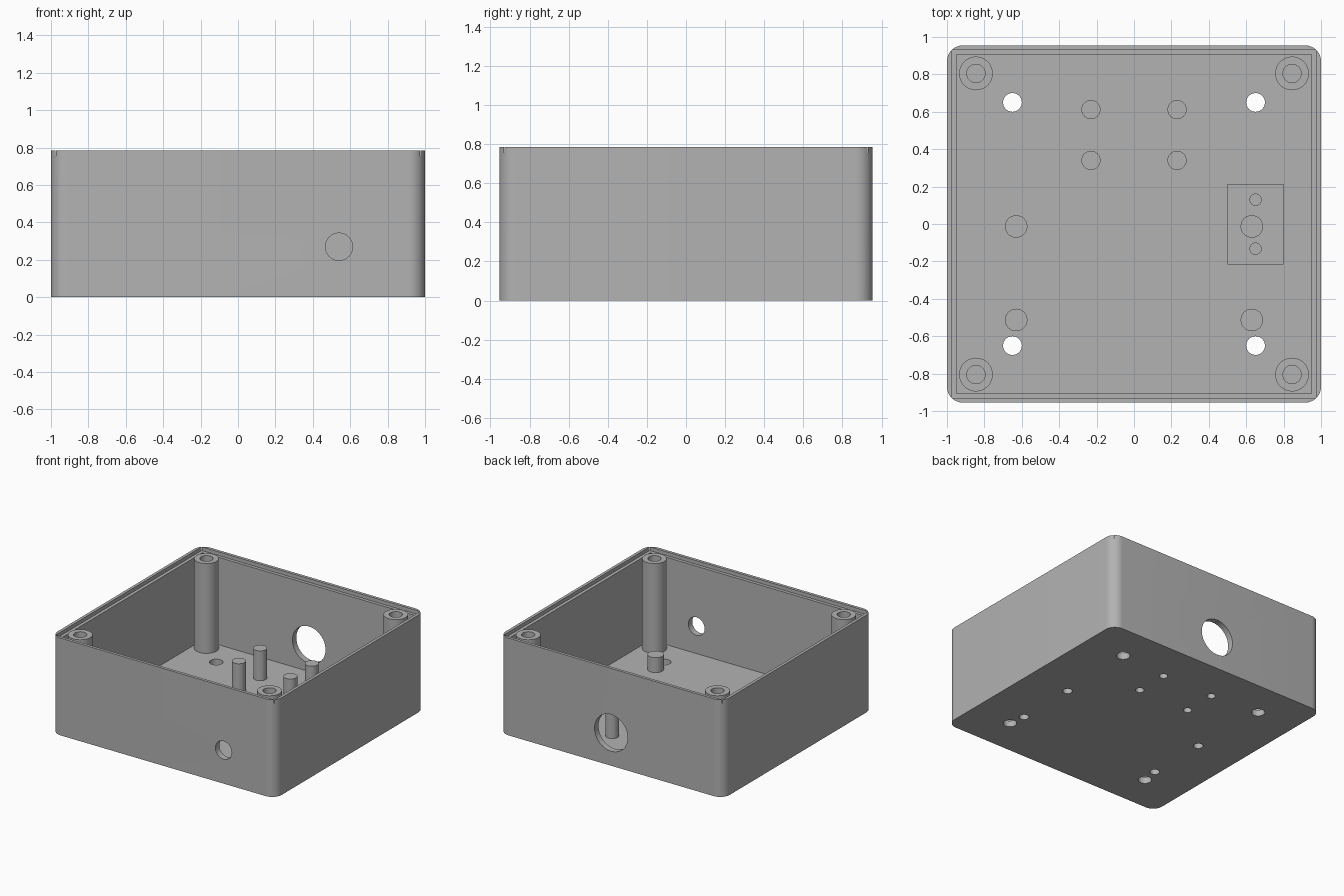
import bpy, bmesh, math
from mathutils import Matrix, Vector

if "Cube" in bpy.data.objects:
    bpy.data.objects.remove(bpy.data.objects["Cube"])

HX, HY, H = 1.0, 0.955, 0.785      # outer half sizes and height
FLOOR, LEDGE = 0.05, 0.755         # floor top and lid rebate level

grey = bpy.data.materials.new("plain_grey")
grey.diffuse_color = (0.45, 0.45, 0.45, 1)
grey.use_nodes = True
grey.node_tree.nodes["Principled BSDF"].inputs["Base Color"].default_value = grey.diffuse_color


def add(name, bm):
    bmesh.ops.recalc_face_normals(bm, faces=bm.faces)
    me = bpy.data.meshes.new(name)
    bm.to_mesh(me)
    bm.free()
    me.materials.append(grey)
    ob = bpy.data.objects.new(name, me)
    bpy.context.collection.objects.link(ob)
    return ob


def box(name, x0, x1, y0, y1, z0, z1):
    bm = bmesh.new()
    size = Matrix.Diagonal((x1 - x0, y1 - y0, z1 - z0, 1))
    mid = Matrix.Translation(((x0 + x1) / 2, (y0 + y1) / 2, (z0 + z1) / 2))
    bmesh.ops.create_cube(bm, size=1, matrix=mid @ size)
    return add(name, bm)


def rod(name, centre, r, length, along_y=False):
    bm = bmesh.new()
    m = Matrix.Translation(centre)
    if along_y:
        m = m @ Matrix.Rotation(math.pi / 2, 4, 'X')
    bmesh.ops.create_cone(bm, cap_ends=True, segments=48, radius1=r, radius2=r,
                          depth=length, matrix=m)
    return add(name, bm)


def lathe(name, x, y, profile):
    bm = bmesh.new()
    vs = [bm.verts.new((r, 0, z)) for r, z in profile]
    edges = [bm.edges.new(p) for p in zip(vs, vs[1:])]
    bmesh.ops.spin(bm, geom=vs + edges, cent=(0, 0, 0), axis=(0, 0, 1),
                   angle=2 * math.pi, steps=48)
    bmesh.ops.remove_doubles(bm, verts=bm.verts, dist=1e-5)
    bmesh.ops.translate(bm, verts=bm.verts, vec=Vector((x, y, 0)))
    return smooth(add(name, bm))


def smooth(ob):
    bpy.ops.object.select_all(action='DESELECT')
    bpy.context.view_layer.objects.active = ob
    ob.select_set(True)
    bpy.ops.object.shade_smooth_by_angle(angle=math.radians(30))
    return ob


def cut(ob, cutters):
    bpy.context.view_layer.objects.active = ob
    for c in cutters:
        mod = ob.modifiers.new("cut", 'BOOLEAN')
        mod.operation, mod.solver, mod.object = 'DIFFERENCE', 'EXACT', c
        bpy.ops.object.modifier_apply(modifier=mod.name)
        bpy.data.objects.remove(c)
    smooth(ob)


# Outer block with rounded upright corners
R = 0.085
bm = bmesh.new()
ring = []
for k, (sx, sy) in enumerate([(1, 1), (-1, 1), (-1, -1), (1, -1)]):
    for i in range(13):
        a = math.pi / 2 * (k + i / 12)
        ring.append(bm.verts.new((sx * (HX - R) + R * math.cos(a),
                                  sy * (HY - R) + R * math.sin(a), 0)))
base = bm.faces.new(ring)
top = bmesh.ops.extrude_face_region(bm, geom=[base])["geom"]
bmesh.ops.translate(bm, vec=(0, 0, H),
                    verts=[v for v in top if isinstance(v, bmesh.types.BMVert)])
shell = add("enclosure_shell", bm)

# Standoffs: x, y, radius, top, underside hole radius
standoffs = [(sx * 0.23, y, 0.051, 0.29, 0.032) for sx in (-1, 1) for y in (0.612, 0.34)]
standoffs += [(sx * 0.63, y, 0.06, 0.17, 0.036) for sx in (-1, 1) for y in (-0.013, -0.513)]

# Cavity, lid rebate, cable openings, mounting holes, screw holes
cutters = [box("cavity", -0.95, 0.95, -0.905, 0.905, FLOOR, 1),
           box("rebate", -0.976, 0.976, -0.931, 0.931, LEDGE, 1),
           rod("front_opening", (0.54, -HY, 0.27), 0.073, 0.3, True),
           rod("back_opening", (0, HY, 0.265), 0.148, 0.3, True)]
cutters += [rod("mount_hole", (sx * 0.65, sy * 0.65, 0), 0.05, 0.3)
            for sx in (-1, 1) for sy in (-1, 1)]
cutters += [rod("screw_hole", (x, y, 0), h, 0.3) for x, y, r, t, h in standoffs]
cut(shell, cutters)

# Corner posts with blind screw holes in the top
for sx in (-1, 1):
    for sy in (-1, 1):
        lathe("corner_post", sx * 0.845, sy * 0.805,
              [(0.09, FLOOR), (0.09, 0.775), (0.049, 0.775), (0.049, 0.25), (0, 0.25)])

# Circuit board standoffs, bored from below
for x, y, r, t, h in standoffs:
    lathe("board_standoff", x, y,
          [(0, t), (r, t), (r, FLOOR), (h, FLOOR), (h, t - 0.05), (0, t - 0.05)])

# Raised pad with two small holes
pad = box("raised_pad", 0.5, 0.8, -0.217, 0.215, FLOOR, 0.1)
cut(pad, [rod("pad_hole", (0.65, y, 0.1), 0.03, 0.08) for y in (0.13, -0.132)]
    + [rod("pad_bore", (0.63, -0.013, 0.1), 0.055, 0.3)])
